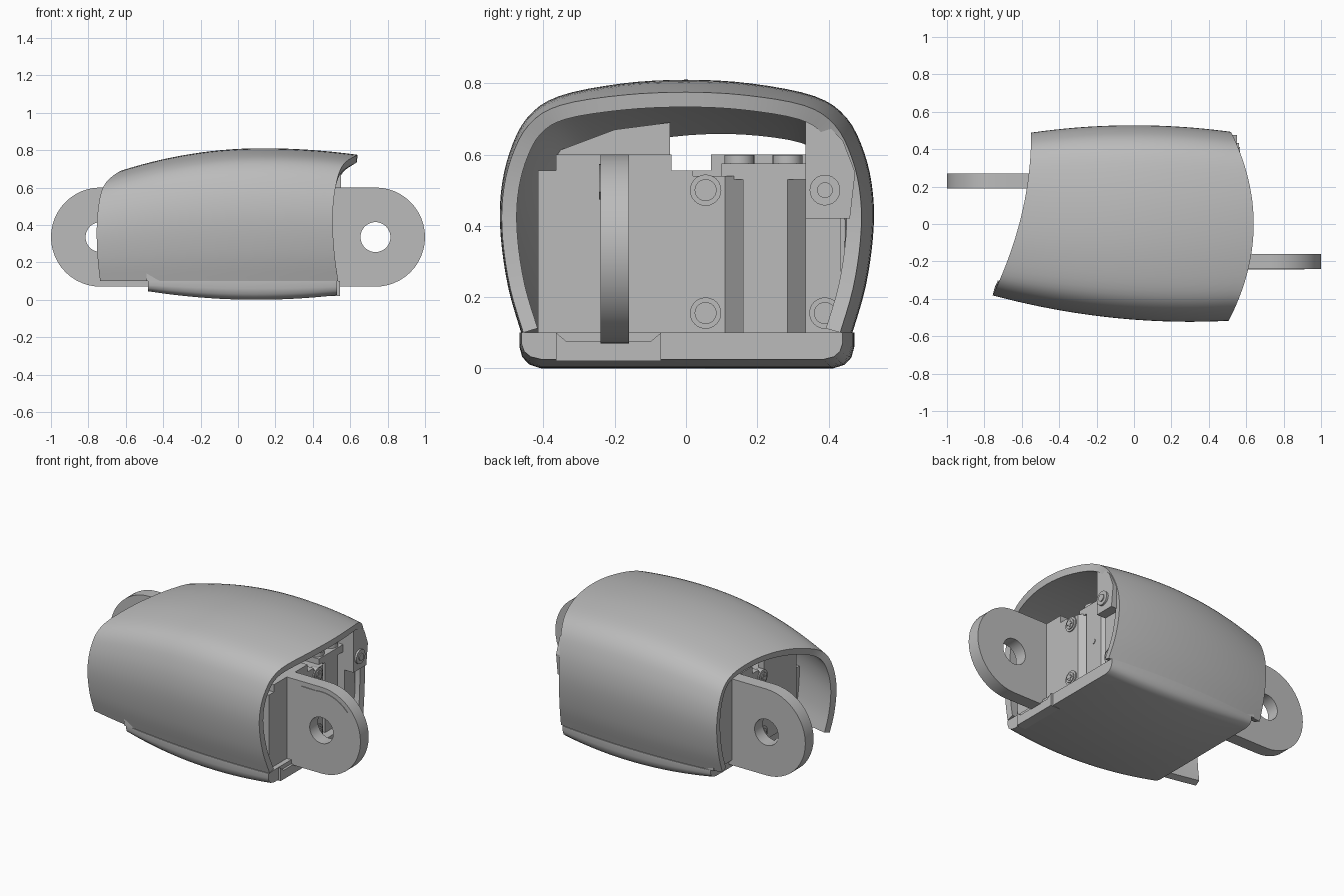
import bpy, bmesh
from math import sin, cos, pi, radians
from mathutils import Vector, Matrix

cube = bpy.data.objects.get("Cube")
if cube:
    bpy.data.objects.remove(cube, do_unlink=True)

grey = bpy.data.materials.new("plain_grey")
grey.use_nodes = True
grey.diffuse_color = (0.5, 0.5, 0.5, 1)
grey.node_tree.nodes["Principled BSDF"].inputs["Base Color"].default_value = (0.5, 0.5, 0.5, 1)

# Half turn about the vertical axis that maps one end of the joint onto the other
HALF_TURN = Matrix.Translation((0, 0.03, 0)) @ Matrix.Rotation(pi, 4, 'Z')


def finish(name, bm, turned=False, solid=True):
    if solid:
        bmesh.ops.recalc_face_normals(bm, faces=bm.faces[:])
    if turned:
        bm.transform(HALF_TURN)
    mesh = bpy.data.meshes.new(name)
    bm.to_mesh(mesh)
    bm.free()
    mesh.materials.append(grey)
    obj = bpy.data.objects.new(name, mesh)
    bpy.context.collection.objects.link(obj)
    return obj


def smooth(obj, angle=35):
    bpy.ops.object.select_all(action='DESELECT')
    obj.select_set(True)
    bpy.context.view_layer.objects.active = obj
    for mod in obj.modifiers[:]:
        bpy.ops.object.modifier_apply(modifier=mod.name)
    bpy.ops.object.shade_smooth_by_angle(angle=radians(angle))


def prism(name, points, axis, lo, hi, turned=False):
    """Extrude a 2D outline along the given axis."""
    place = {'X': lambda a, b, c: (c, a, b),
             'Y': lambda a, b, c: (a, c, b),
             'Z': lambda a, b, c: (a, b, c)}[axis]
    bm = bmesh.new()
    face = bm.faces.new([bm.verts.new(place(a, b, lo)) for a, b in points])
    ext = bmesh.ops.extrude_face_region(bm, geom=[face])
    verts = [g for g in ext["geom"] if isinstance(g, bmesh.types.BMVert)]
    bmesh.ops.translate(bm, verts=verts, vec=place(0, 0, hi - lo))
    return finish(name, bm, turned)


def box(name, x, y, z, turned=False):
    outline = [(x[0], y[0]), (x[1], y[0]), (x[1], y[1]), (x[0], y[1])]
    return prism(name, outline, 'Z', z[0], z[1], turned)


def arc(cx, cz, r, start, end, n=24):
    angles = [radians(start + (end - start) * i / n) for i in range(n + 1)]
    return [(cx + r * cos(a), cz + r * sin(a)) for a in angles]


def disc(name, axis, centre, r, lo, hi, turned=False):
    smooth(prism(name, arc(*centre, r, 0, 345, 23), axis, lo, hi, turned))


# ---- curved outer sleeve: widths and height vary along x ----
def front_width(x):
    return 0.52 - 0.126 * (x - 0.3) ** 2


def back_width(x):
    return 0.525 - 0.13 * x * x


def width(x, yn):
    return back_width(x) if yn > 0 else front_width(x)


def crown(x):
    return 0.81 - (0.21 if x < 0.13 else 0.135) * (x - 0.13) ** 2


def catmull(points, steps=4):
    pts = [Vector(p) for p in points]
    out = []
    for i in range(len(pts) - 1):
        a, b = pts[max(i - 1, 0)], pts[i]
        c, d = pts[i + 1], pts[min(i + 2, len(pts) - 1)]
        for s in range(steps):
            t = s / steps
            out.append(0.5 * (2 * b + (c - a) * t + (2 * a - 5 * b + 4 * c - d) * t ** 2
                              + (3 * b - a - 3 * c + d) * t ** 3))
    return out + [pts[-1]]


half = [(0.89, 0), (0.96, 0.18), (1, 0.38), (1, 0.55), (0.955, 0.71),
        (0.86, 0.85), (0.69, 0.935), (0.35, 0.985), (0, 1)]
section = catmull([(-y, z) for y, z in half] + half[-2::-1])


def sleeve_point(t, yn, zn):
    x = -0.6 + 1.2 * t
    for _ in range(8):  # both ends are cut along curves in plan
        y = yn * width(x, yn)
        x = (1 - t) * (-0.55 - 0.277 * (0.48 - y) ** 2) + t * (0.64 - 0.5 * y * y)
    return x, y, 0.1 + zn * (crown(x) - 0.1)


def loft(rows, closed=False):
    bm = bmesh.new()
    grid = [[bm.verts.new(p) for p in row] for row in rows]
    count = len(grid[0])
    for a, b in zip(grid, grid[1:]):
        for j in range(count if closed else count - 1):
            k = (j + 1) % count
            bm.faces.new((a[j], b[j], b[k], a[k]))
    if closed:
        bm.faces.new(grid[0])
        bm.faces.new(grid[-1])
    return bm


STATIONS = 24
sleeve = finish("outer_sleeve", loft([[sleeve_point(i / STATIONS, p.x, p.y) for p in section]
                                      for i in range(STATIONS + 1)]), solid=False)
wall = sleeve.modifiers.new("wall", 'SOLIDIFY')
wall.thickness = 0.042
wall.offset = -1
smooth(sleeve)

# ---- curved bottom cover with rounded lower edges ----
lower = [(0.9, 1), (0.9, 0.6), (0.885, 0.3), (0.85, 0.1), (0.79, 0)]
rim = lower + [(-y, z) for y, z in reversed(lower)]
rows = []
for i in range(17):
    x = -0.48 + 1.01 * i / 16
    base = 0.135 * (x - 0.1) ** 2
    rows.append([(x, yn * width(x, yn), base + zn * (0.1 - base)) for yn, zn in rim])
smooth(finish("bottom_cover", loft(rows, closed=True)), 50)


# ---- hinge arm: round-ended plate with a bore ----
def arm(name, turned):
    cx, cz, r, bore = 0.735, 0.335, 0.265, 0.08
    n = 48
    outer = arc(cx, cz, r, -90, 90, n // 2)
    left = 0.4
    outer += [(left, cz + r), (left, cz - r)]
    # the bore ring is matched point by point with the outline
    ring = []
    for k in range(len(outer)):
        if k <= n // 2:
            a = -pi / 2 + pi * k / (n // 2)
            ring.append([(outer[k]), (cx + bore * cos(a), cz + bore * sin(a))])
    for k in range(1, n // 2):
        a = pi / 2 + pi * k / (n // 2)
        s = k / (n // 2)
        if s <= 0.25:
            p = (cx + (left - cx) * s * 4, cz + r)
        elif s < 0.75:
            p = (left, cz + r - 2 * r * (s - 0.25) * 2)
        else:
            p = (left + (cx - left) * (s - 0.75) * 4, cz - r)
        ring.append([p, (cx + bore * cos(a), cz + bore * sin(a))])
    loops = []
    for o, b in ring:
        loops.append([(o[0], -0.24, o[1]), (o[0], -0.16, o[1]),
                      (b[0], -0.16, b[1]), (b[0], -0.24, b[1])])
    bm = loft(loops + loops[:1], closed=False)
    for a in range(len(ring)):  # close the bore side of each slice
        bm.verts.ensure_lookup_table()
        bm.faces.new((bm.verts[4 * a + 3], bm.verts[4 * a + 7],
                      bm.verts[4 * a + 4], bm.verts[4 * a]))
    bmesh.ops.remove_doubles(bm, verts=bm.verts[:], dist=0.0001)
    smooth(finish(name, bm, turned))


# ---- the mechanism, repeated at both ends ----
def screw(name, y, z, r, x, turned):
    disc(name, 'X', (y, z), r, x - 0.03, x + 0.012, turned)
    disc(name + "_head", 'X', (y, z), r * 0.7, x, x + 0.018, turned)
    for w, h in ((0.02, 0.005), (0.005, 0.02)):
        box(name + "_cross", (x, x + 0.022), (y - w, y + w), (z - h, z + h), turned)


for side, turned in (("left", False), ("right", True)):
    arm(side + "_hinge_arm", turned)
    box(side + "_arm_housing", (0.05, 0.5), (-0.415, 0.02),
        (0.1 if turned else 0.03, 0.555), turned)
    box(side + "_housing_cap", (0.05, 0.5), (-0.365, -0.04), (0.5, 0.6), turned)
    motor = [(-0.1, 0.02), (0.5, 0.02), (0.5, 0.11), (0.46, 0.16), (0.48, 0.16),
             (0.48, 0.285), (0.43, 0.335), (-0.1, 0.335)]
    prism(side + "_motor_body", motor, 'Z', 0.1, 0.54, turned)
    box(side + "_motor_bracket", (0.3, 0.49), (0.335, 0.435), (0.1, 0.42), turned)
    disc(side + "_motor_pin", 'X', (0.222, 0.325), 0.016, 0.47, 0.484, turned)
    for i, (y, z) in enumerate(((0.055, 0.5), (0.055, 0.155), (0.39, 0.155))):
        screw(f"{side}_screw_{i + 1}", y, z, 0.044, 0.495, turned)

# ---- details found at one end only ----
box("cable_rest", (0.35, 0.48), (0.1, 0.335), (0.53, 0.575))
for i, y in enumerate((0.15, 0.285)):
    disc(f"top_boss_{i + 1}", 'Z', (0.43, y), 0.042, 0.55, 0.598)
flange = [(0.335, 0.42), (0.46, 0.42), (0.475, 0.55), (0.44, 0.64), (0.39, 0.69), (0.335, 0.7)]
prism("sleeve_flange", flange, 'X', 0.38, 0.55)
disc("flange_screw", 'X', (0.39, 0.5), 0.043, 0.54, 0.562)
disc("flange_screw_socket", 'X', (0.39, 0.5), 0.022, 0.55, 0.568)
foot = [(-0.365, 0.02), (-0.07, 0.02), (-0.07, 0.1), (-0.1, 0.075), (-0.335, 0.075), (-0.365, 0.1)]
prism("arm_foot", foot, 'X', 0.45, 0.545)
far_wall = [(-0.36, 0.1), (-0.045, 0.1), (-0.045, 0.69), (-0.2, 0.67), (-0.36, 0.61)]
prism("far_wall", far_wall, 'X', -0.5, -0.46)

# Raised curved strip on the outer face of the arm
strip = arc(0.735, 0.335, 0.238, 42, 100, 12) + [(0.6, 0.572), (0.6, 0.545)]
strip += arc(0.735, 0.335, 0.208, 100, 42, 12)
prism("arm_strip", strip, 'Y', -0.244, -0.238)
